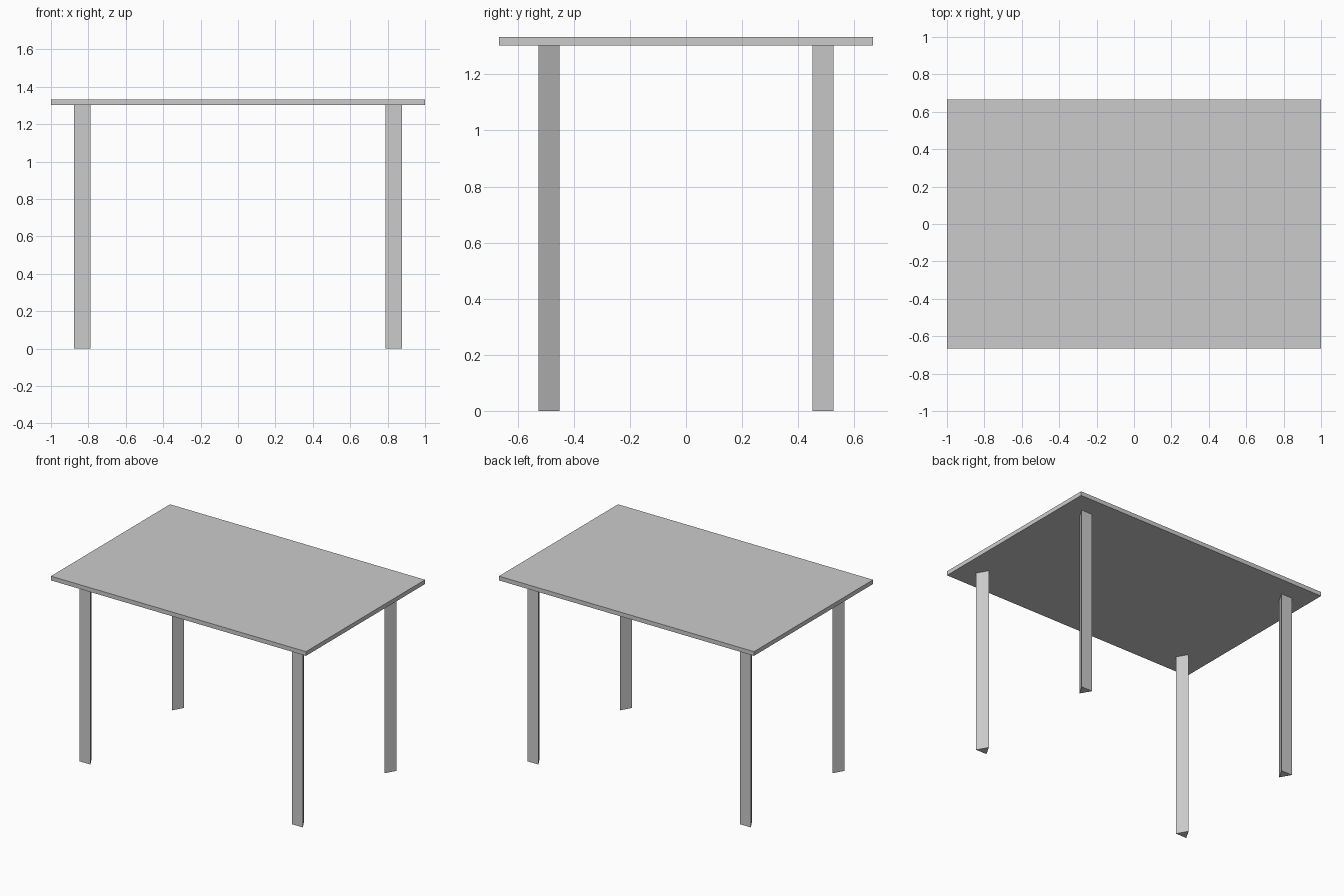
import bpy
import math

cube = bpy.data.objects.get("Cube")
if cube:
    bpy.data.objects.remove(cube, do_unlink=True)

HEIGHT = 1.333
THICK = 0.03
LEG_H = HEIGHT - THICK

grey = bpy.data.materials.new("light_grey")
grey.use_nodes = True
colour = (0.6, 0.6, 0.6, 1.0)
grey.diffuse_color = colour
grey.node_tree.nodes["Principled BSDF"].inputs["Base Color"].default_value = colour


def finish(name):
    obj = bpy.context.object
    obj.name = name
    obj.data.name = name
    obj.data.materials.clear()
    obj.data.materials.append(grey)
    return obj


# Thin rectangular top
bpy.ops.mesh.primitive_cube_add(size=1, location=(0, 0, LEG_H + THICK / 2))
top = finish("table_top")
top.dimensions = (2, 1.333, THICK)
bpy.context.view_layer.update()
bpy.ops.object.transform_apply(location=False, rotation=False, scale=True)

# Three-sided legs, flat side outward and ridge toward the middle
for y_name, y_side in (("front", -1), ("back", 1)):
    for x_name, x_side in (("left", 1), ("right", -1)):
        bpy.ops.mesh.primitive_cylinder_add(
            vertices=3, radius=0.05, depth=LEG_H,
            location=(x_side * 0.833, y_side * 0.5, LEG_H / 2))
        leg = finish(f"{y_name}_{x_name}_leg")
        # Point the ridge along -y_side whatever the primitive's start angle
        ridge = max(leg.data.vertices, key=lambda v: abs(v.co.y) - abs(v.co.x)).co
        angle = math.atan2(-y_side, 0) - math.atan2(ridge.y, ridge.x)
        leg.rotation_euler.z = angle
